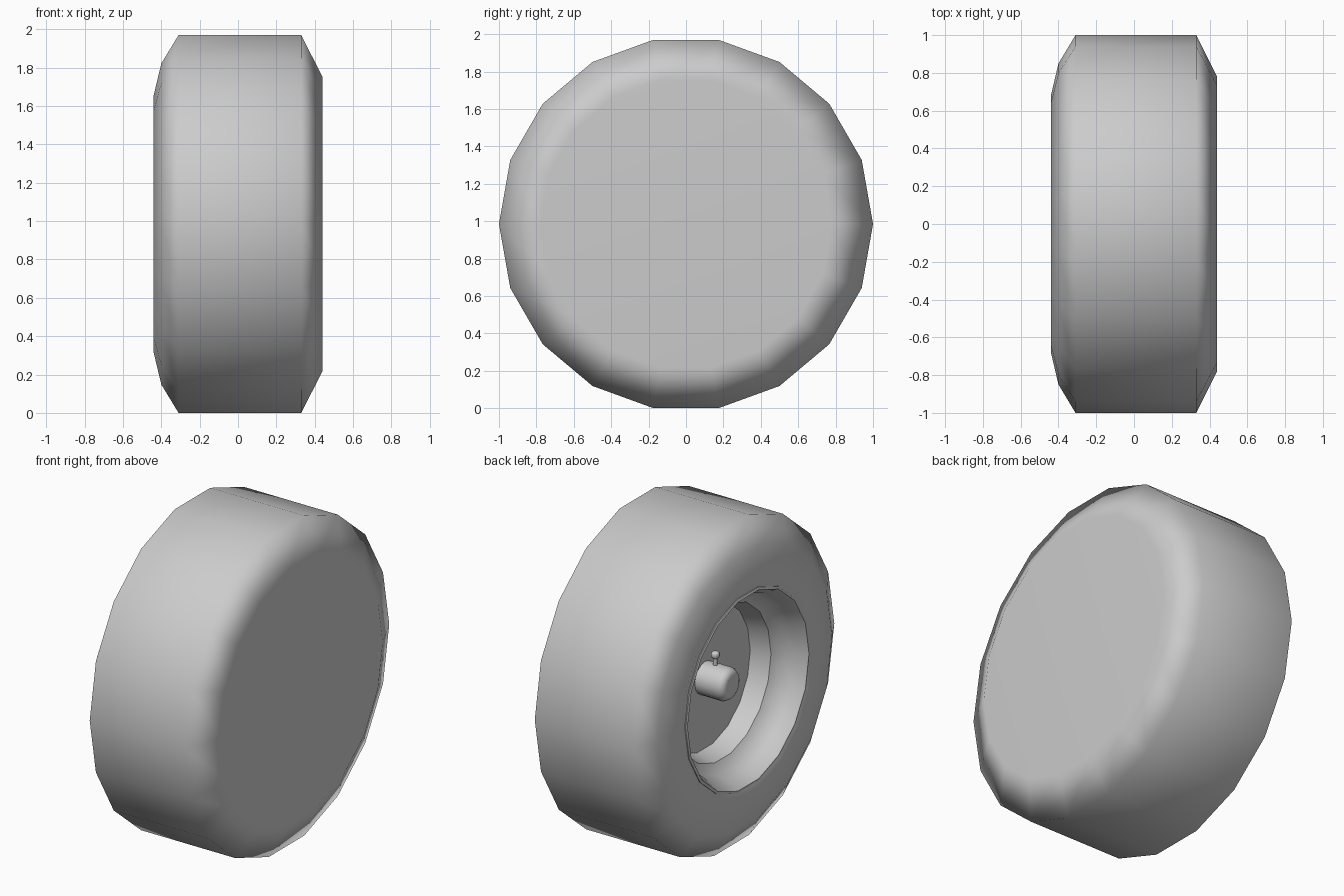
import bpy, bmesh
from math import sin, cos, pi, radians

cube = bpy.data.objects.get("Cube")
if cube:
    bpy.data.objects.remove(cube)

CENTRE_Z = 0.985   # wheel axis height

grey = bpy.data.materials.new("plain grey")
grey.use_nodes = True
colour = (0.6, 0.6, 0.6, 1)
grey.diffuse_color = colour
grey.node_tree.nodes["Principled BSDF"].inputs["Base Color"].default_value = colour


def lathe(name, profile, sides, axis="X", location=(0, 0, CENTRE_Z),
          cap_start=False, cap_end=False, angle=80):
    """Revolve (position, radius) pairs around an axis."""
    bm = bmesh.new()
    rings = []
    for p, r in profile:
        ring = []
        for i in range(sides):
            a = 2 * pi * i / sides
            u, v = r * cos(a), r * sin(a)
            ring.append(bm.verts.new((p, u, v) if axis == "X" else (u, v, p)))
        rings.append(ring)
    for a, b in zip(rings, rings[1:]):
        for i in range(sides):
            j = (i + 1) % sides
            bm.faces.new((a[i], a[j], b[j], b[i]))
    if cap_start:
        bm.faces.new(rings[0][::-1])
    if cap_end:
        bm.faces.new(rings[-1])
    mesh = bpy.data.meshes.new(name)
    bm.to_mesh(mesh)
    bm.free()
    mesh.materials.append(grey)
    obj = bpy.data.objects.new(name, mesh)
    obj.location = location
    bpy.context.collection.objects.link(obj)
    bpy.ops.object.select_all(action="DESELECT")
    obj.select_set(True)
    bpy.context.view_layer.objects.active = obj
    bpy.ops.object.shade_smooth_by_angle(angle=radians(angle))
    weighted = obj.modifiers.new("Weighted normals", "WEIGHTED_NORMAL")
    weighted.keep_sharp = True
    return obj


# Tyre: flat closed outer face, tread and open inner sidewall
lathe("tyre", [(-0.41, 0.59), (-0.44, 0.68), (-0.40, 0.85), (-0.31, 1.0),
               (0.33, 1.0), (0.44, 0.78)], 18, cap_end=True)

# Rim: thin lip, stepped barrel and back plate
lathe("rim", [(-0.13, 0.44), (-0.25, 0.47), (-0.29, 0.53), (-0.35, 0.55),
              (-0.41, 0.58), (-0.425, 0.59), (-0.42, 0.605), (-0.40, 0.605)],
      18, angle=40)
lathe("back_plate", [(-0.13, 0.44), (-0.11, 0.44)], 18,
      cap_start=True, cap_end=True, angle=40)

# Axle stub with rounded end
lathe("axle_stub", [(-0.32, 0.06), (-0.305, 0.085), (-0.28, 0.1), (-0.12, 0.1)],
      16, cap_start=True, cap_end=True, angle=50)

# Small pin and head on top of the axle
top = (-0.2, 0, CENTRE_Z)
lathe("pin", [(0.09, 0.013), (0.15, 0.013)], 8, "Z", top)
lathe("pin_head", [(0.14, 0.015), (0.15, 0.025), (0.17, 0.025), (0.18, 0.015)],
      8, "Z", top, True, True, angle=50)

# Face normals outwards; the ring orders above run inward for the axis X parts
for obj in bpy.context.collection.objects:
    if obj.type == "MESH" and obj.name in {"tyre", "rim", "back_plate", "axle_stub",
                                           "pin", "pin_head"}:
        bm = bmesh.new()
        bm.from_mesh(obj.data)
        if obj.name not in {"tyre", "rim"}:
            bmesh.ops.recalc_face_normals(bm, faces=bm.faces)
        bm.to_mesh(obj.data)
        bm.free()
